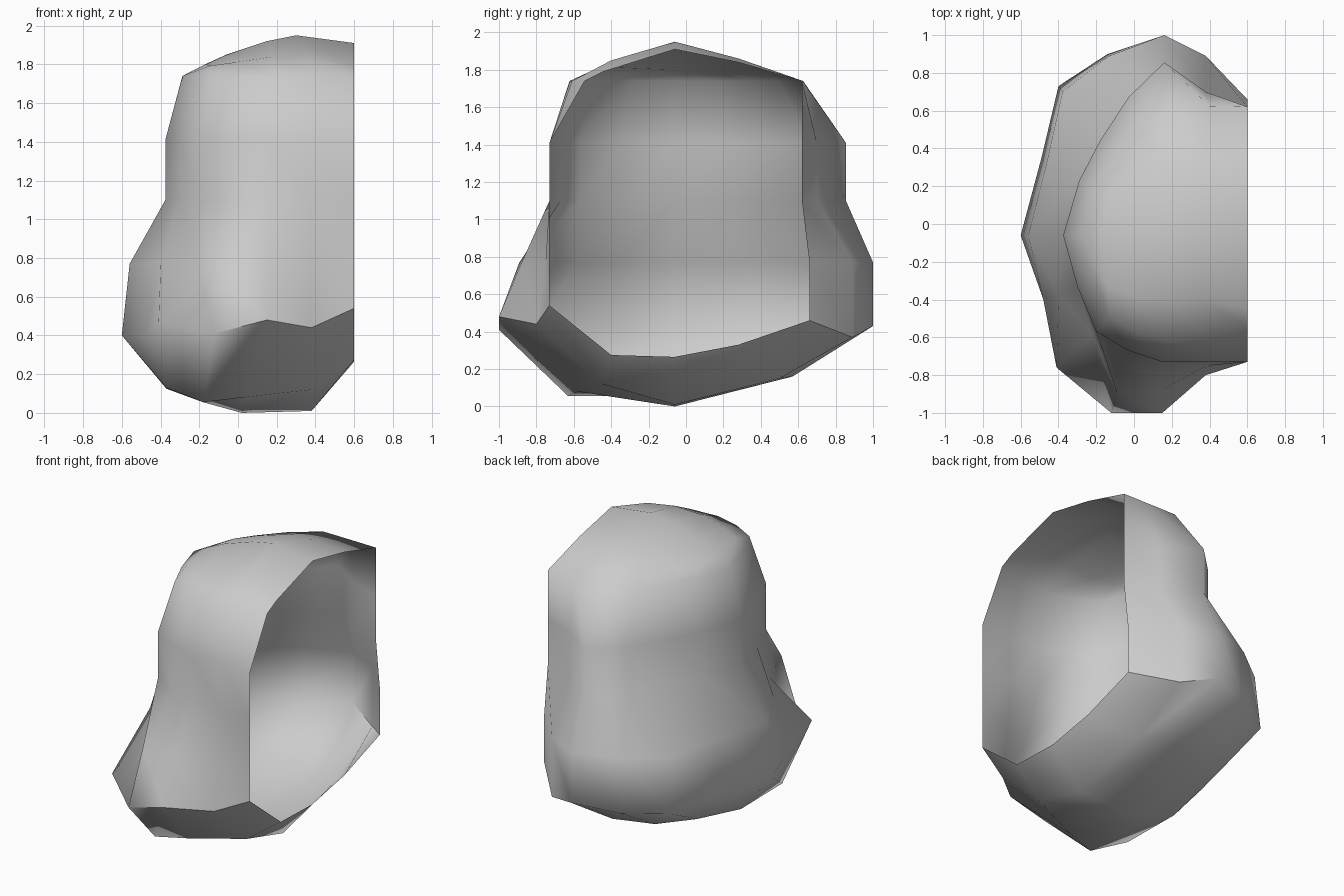
import bpy, bmesh
from mathutils import Vector

if "Cube" in bpy.data.objects:
    bpy.data.objects.remove(bpy.data.objects["Cube"])

# Plan outlines (x, y), from the front rim round the closed side to the back rim
skirt = [(.6, -.73), (.38, -.8), (.15, -1), (-.12, -1), (-.41, -.76), (-.48, -.4), (-.6, -.06),
         (-.49, .35), (-.4, .73), (-.14, .9), (.16, 1), (.38, .89), (.6, .66)]
upper = [(.6, -.73), (.38, -.73), (.15, -.73), (-.03, -.67), (-.2, -.57), (-.3, -.33), (-.375, -.06),
         (-.29, .23), (-.18, .44), (-.03, .67), (.16, .855), (.38, .7), (.6, .62)]
skirt_z = [.54, .44, .48, .41, .47, .4, .4, .4, .4, .4, .43, .37, .46]
waist_mix = [0, .7, .45, .33, .92, .45, .18, .15, .1, .05, 0, 0, 0]
shoulder_y = [.72, .82, .84, .85, .85, .85, .85, .8, .8, .76, .75, .9, 1]

bm = bmesh.new()

def ring(points):
    return [bm.verts.new(p) for p in points]

def bridge(a, b):
    for i in range(len(a) - 1):
        bm.faces.new((a[i], b[i], b[i + 1], a[i + 1]))

# Side wall: flared skirt, waist, straight upper wall, rounded shoulder
rings = [ring((x, y, z) for (x, y), z in zip(skirt, skirt_z))]
rings.append(ring((*Vector(s).lerp(Vector(u), m), .77)
                  for s, u, m in zip(skirt, upper, waist_mix)))
for z in (1.1, 1.41):
    rings.append(ring((x, y, z) for x, y in upper))
rings.append(ring((.6 - (.6 - x) * .91, -.06 + (y + .06) * s, 1.74)
                  for (x, y), s in zip(upper, shoulder_y)))
for a, b in zip(rings, rings[1:]):
    bridge(a, b)

def cap(edge, spine, front_mid, back_mid):
    """Close a ring over a central spine, with one row between on each side."""
    mid = ring(spine)
    front, back = ring(front_mid), ring(back_mid)
    for i in range(4):
        j = 12 - i
        for row in ((edge[i], front[i], front[i + 1], edge[i + 1]),
                    (front[i], mid[i], mid[i + 1], front[i + 1]),
                    (mid[i], back[i], back[i + 1], mid[i + 1]),
                    (back[i], edge[j], edge[j - 1], back[i + 1])):
            bm.faces.new(row)
    bm.faces.new((edge[4], front[4], edge[5]))
    bm.faces.new((front[4], mid[4], edge[6], edge[5]))
    bm.faces.new((mid[4], back[4], edge[7], edge[6]))
    bm.faces.new((back[4], edge[8], edge[7]))

# Domed top
top = rings[-1]
ridge = [Vector(p) for p in ((.6, -.06, 1.91), (.3, -.06, 1.95), (.15, -.06, 1.92),
                             (-.06, -.06, 1.85), (-.17, -.06, 1.8))]
lift = Vector((0, 0, .015))
cap(top, ridge,
    [p.lerp(top[i].co, .62 if i else .8) + lift * (2 if i else 1) for i, p in enumerate(ridge)],
    [p.lerp(top[12 - i].co, .5) + lift for i, p in enumerate(ridge)])

# Tapered underside
keel = [(.6, -.06, .265), (.38, -.06, .01), (.02, -.06, 0), (-.18, -.06, .055), (-.37, -.06, .125)]
cap(rings[0], keel,
    [(.6, -.4, .275), (.38, -.45, .12), (.03, -.58, .08), (-.18, -.63, .055), (-.37, -.5, .13)],
    [(.6, .28, .33), (.38, .5, .15), (.15, .57, .16), (-.12, .5, .17), (-.35, .38, .22)])

# Crisp lower edge at the front and back corners
for i in (0, 1, 2, 10, 11):
    bm.edges.get((rings[0][i], rings[0][i + 1])).smooth = False

bmesh.ops.recalc_face_normals(bm, faces=bm.faces)
wall = max(bm.faces, key=lambda f: -f.calc_center_median().x)
if wall.normal.x > 0:
    bmesh.ops.reverse_faces(bm, faces=bm.faces)

mesh = bpy.data.meshes.new("open_shell")
bm.to_mesh(mesh)
bm.free()
shell = bpy.data.objects.new("open_shell", mesh)
bpy.context.collection.objects.link(shell)
bpy.context.view_layer.objects.active = shell
shell.select_set(True)
bpy.ops.object.shade_smooth_by_angle(angle=1.5, keep_sharp_edges=True)
